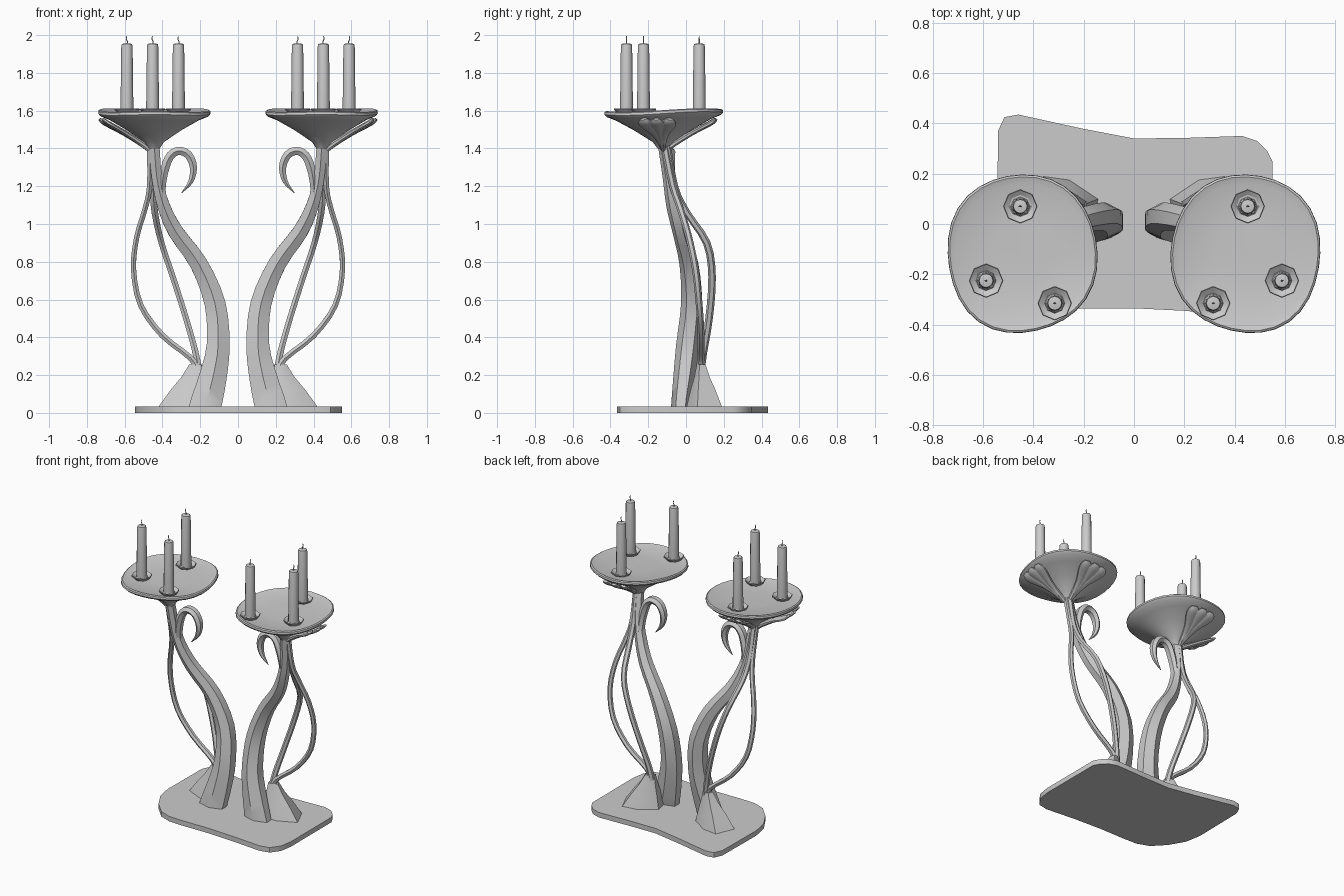
import bpy, bmesh, math
from mathutils import Vector

if "Cube" in bpy.data.objects:
    bpy.data.objects.remove(bpy.data.objects["Cube"])

CX, CY = -0.445, -0.118          # axis of the left tray; right side is mirrored


def finish(name, bm, mirror=True, angle=35):
    bmesh.ops.recalc_face_normals(bm, faces=bm.faces)
    me = bpy.data.meshes.new(name)
    bm.to_mesh(me)
    bm.free()
    ob = bpy.data.objects.new(name, me)
    bpy.context.collection.objects.link(ob)
    bpy.ops.object.select_all(action='DESELECT')
    ob.select_set(True)
    bpy.context.view_layer.objects.active = ob
    bpy.ops.object.shade_smooth_by_angle(angle=math.radians(angle))
    if mirror:
        m = ob.modifiers.new("mirror", 'MIRROR')
        m.use_mirror_merge = False
    return ob


def skin(bm, rings):
    """Bridge successive rings of points and cap both ends."""
    vs = [[bm.verts.new(p) for p in r] for r in rings]
    n = len(vs[0])
    for a, b in zip(vs, vs[1:]):
        for i in range(n):
            j = (i + 1) % n
            bm.faces.new((a[i], a[j], b[j], b[i]))
    bm.faces.new(vs[0][::-1])
    bm.faces.new(vs[-1])


def spline(pts, sub):
    """Catmull-Rom through tuples of any length."""
    p = [Vector(q) for q in pts]
    p = [2 * p[0] - p[1]] + p + [2 * p[-1] - p[-2]]
    out = []
    for i in range(1, len(p) - 2):
        a, b, c, d = p[i - 1:i + 3]
        for k in range(sub):
            t = k / sub
            out.append(0.5 * (2 * b + (c - a) * t + (2 * a - 5 * b + 4 * c - d) * t * t
                              + (3 * b - a - 3 * c + d) * t ** 3))
    return out + [p[-2]]


def sweep(bm, pts, ref=(0, 1, 0), n=6, sub=3, flat_base=False):
    """Tube along (x, y, z, half size along ref, half size across)."""
    q = spline(pts, sub)
    pos = [Vector(v[:3]) for v in q]
    rings = []
    for i, v in enumerate(q):
        t = (pos[min(i + 1, len(q) - 1)] - pos[max(i - 1, 0)]).normalized()
        if flat_base and i == 0:
            t = Vector((0, 0, 1))
        w = Vector(ref)
        w = (w - w.dot(t) * t).normalized()
        s = t.cross(w)
        rings.append([pos[i] + w * v[3] * math.sin(2 * math.pi * (k + .5) / n)
                      + s * v[4] * math.cos(2 * math.pi * (k + .5) / n) for k in range(n)])
    skin(bm, rings)


def lathe(bm, profile, n, x, y):
    skin(bm, [[(x + r * math.cos(2 * math.pi * k / n), y + r * math.sin(2 * math.pi * k / n), z)
               for k in range(n)] for r, z in profile])


# base plate with wavy outline
outline = [(-.545, 0), (-.525, -.11), (-.465, -.215), (-.385, -.3), (-.3, -.332), (-.2, -.336),
           (0, -.335), (.2, -.345), (.42, -.365), (.49, -.35), (.535, -.29), (.55, -.2), (.55, .25),
           (.53, .29), (.49, .33), (.43, .35), (.2, .342), (0, .34), (-.2, .378), (-.46, .435),
           (-.515, .425), (-.54, .37)]
bm = bmesh.new()
skin(bm, [[(x, y, z) for x, y in outline] for z in (0, .035)])
finish("base_plate", bm, mirror=False)

# thick main stem
bm = bmesh.new()
sweep(bm, [(-.178, -.03, .02, .05, .1), (-.135, -.01, .18, .058, .085), (-.105, .01, .36, .062, .07),
           (-.122, .03, .58, .056, .064), (-.208, .015, .79, .05, .054), (-.33, -.03, .96, .042, .047),
           (-.395, -.065, 1.1, .04, .038), (-.43, -.09, 1.25, .034, .032), (-.445, -.122, 1.44, .03, .032)],
      flat_base=True)
finish("main_stem", bm)

# flared foot of the thin stems
bm = bmesh.new()
foot = [(-.43, .06), (-.37, .195), (-.26, .18), (-.14, .1), (-.16, 0), (-.3, 0)]
top = Vector((-.205, .075))
rings = []
for f, z in ((1, .02), (.68, .12), (.42, .19), (.24, .255)):
    rings.append([(top.x + (x - top.x) * f, top.y + (y - top.y) * f, z) for x, y in foot])
skin(bm, rings)
finish("stem_foot", bm)

# two thin stems bowing outward
bm = bmesh.new()
sweep(bm, [(-.205, .075, .21, .022, .022), (-.25, .078, .29, .02, .018), (-.4, .08, .41, .018, .018),
           (-.515, .07, .57, .018, .017), (-.553, .05, .76, .018, .016), (-.536, .015, .93, .018, .016),
           (-.492, -.03, 1.08, .018, .016), (-.468, -.07, 1.2, .018, .016),
           (-.466, -.115, 1.42, .02, .018)])
finish("outer_stem", bm)
bm = bmesh.new()
sweep(bm, [(-.205, .075, .2, .022, .022), (-.225, .092, .32, .02, .019), (-.275, .122, .5, .02, .018),
           (-.345, .138, .72, .02, .018), (-.405, .11, .9, .02, .018), (-.44, .005, 1.06, .018, .02),
           (-.45, -.06, 1.2, .018, .02), (-.455, -.1, 1.42, .02, .022)])
finish("inner_stem", bm)

# curled tendril
bm = bmesh.new()
sweep(bm, [(-.345, -.02, .96, .012, .01), (-.385, -.05, 1.07, .026, .018), (-.402, -.08, 1.19, .03, .022),
           (-.385, -.09, 1.3, .032, .026), (-.355, -.09, 1.365, .033, .026), (-.31, -.09, 1.387, .033, .025),
           (-.262, -.09, 1.365, .032, .025), (-.236, -.09, 1.3, .028, .022), (-.25, -.09, 1.225, .018, .015),
           (-.298, -.09, 1.165, .002, .002)])
finish("curled_tendril", bm)

# shallow trays: a cone underneath, thin wavy rim, flat top
bm = bmesh.new()
rings = []
for f, z in ((.1, 1.4), (.18, 1.435), (.5, 1.5), (.8, 1.552), (.96, 1.572), (1, 1.585),
             (.995, 1.598), (.97, 1.603), (.88, 1.594), (.4, 1.588)):
    ring = []
    for k in range(32):
        a = 2 * math.pi * k / 32
        w = 1 + f * (.018 * math.cos(4 * a + 2.4) + .008 * math.cos(3 * a))
        dx, dy = .302 * f * w * math.cos(a), .319 * f * w * math.sin(a)
        ring.append((CX + dx, CY + dy, z + .03 * dy + f * f * .004 * math.sin(3 * a)))
    rings.append(ring)
skin(bm, rings)
finish("tray", bm)

# lobed leaves fanning out under the tray
for name, heading in (("side_leaf", 188), ("back_leaf", 88)):
    bm = bmesh.new()
    for lobe in (-.25, 0, .25):
        pts = []
        for r, z, w, t in ((.015, 1.395, .014, .016), (.06, 1.428, .018, .016), (.15, 1.482, .028, .014),
                           (.225, 1.52, .042, .013), (.262, 1.54, .04, .012), (.28, 1.556, .02, .007)):
            a = math.radians(heading) + lobe * min(1, r / .24)
            pts.append((CX - .01 + r * math.cos(a), CY + r * math.sin(a), z, w, t))
        side = math.radians(heading + 90)
        sweep(bm, pts, ref=(math.cos(side), math.sin(side), 0), n=8, sub=2)
    finish(name, bm)

# candles with octagonal drip cups and bent wicks
spots = [(-.452, .07), (-.588, -.225), (-.315, -.315)]
cups, candles, wicks = bmesh.new(), bmesh.new(), bmesh.new()
for x, y in spots:
    lathe(cups, [(.03, 1.57), (.045, 1.583), (.067, 1.606), (.065, 1.611), (.04, 1.592),
                 (.036, 1.6), (.02, 1.6)], 8, x, y)
    lathe(candles, [(.034, 1.58), (.034, 1.63), (.03, 1.94), (.027, 1.953), (.012, 1.956)], 12, x, y)
    sweep(wicks, [(x, y, 1.95, .003, .003), (x + .002, y, 1.966, .003, .003),
                  (x - .004, y, 1.98, .003, .003), (x - .001, y, 1.995, .002, .002)], n=5, sub=2)
finish("drip_cups", cups)
finish("candles", candles)
finish("wicks", wicks)
